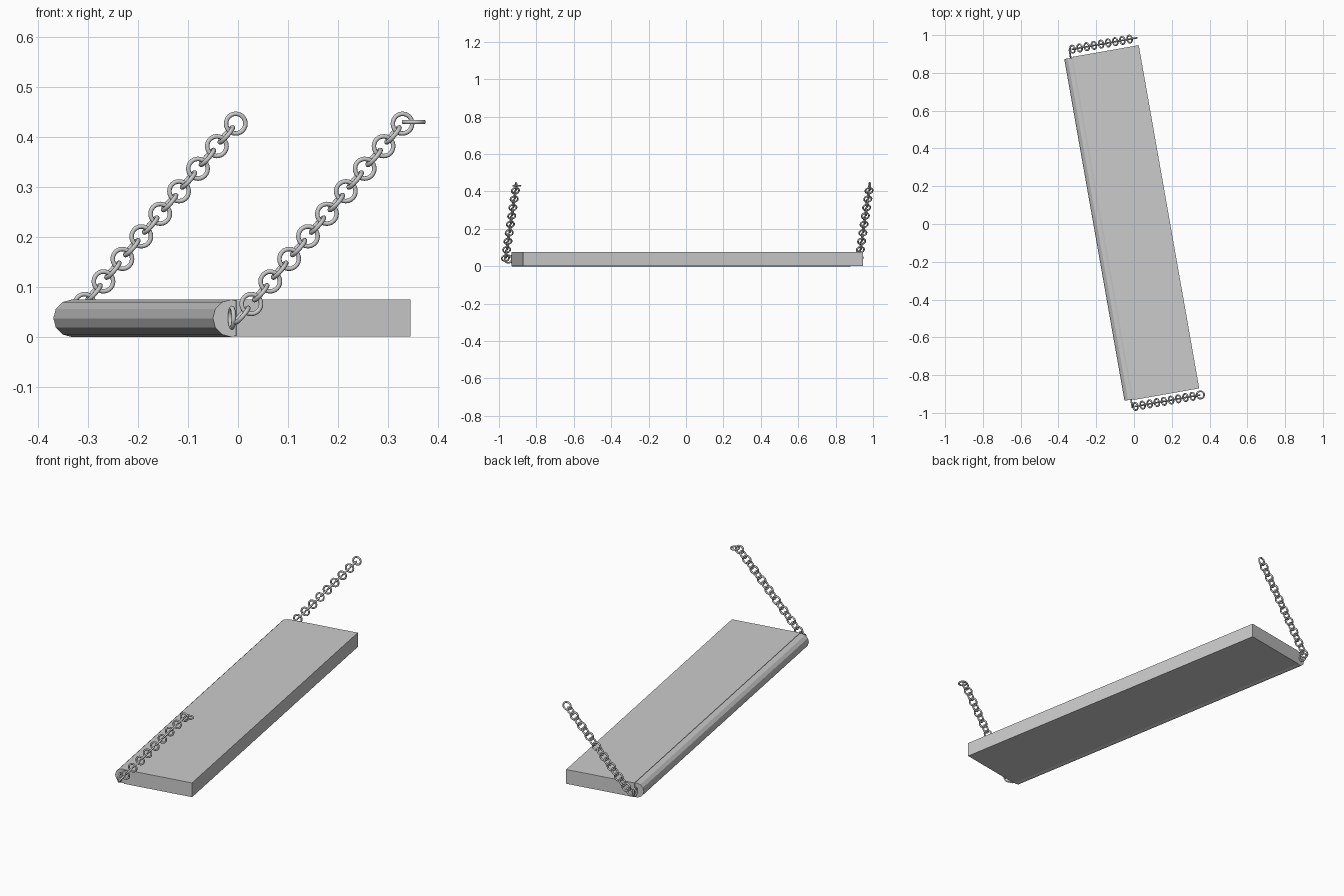
import bpy
from math import radians, sin, cos
from mathutils import Matrix, Euler, Vector

if "Cube" in bpy.data.objects:
    bpy.data.objects.remove(bpy.data.objects["Cube"])

TURN = Matrix.Rotation(radians(10), 4, 'Z')   # whole model is turned 10 degrees


def place(obj, name, loc, rot=(0, 0, 0), scale=(1, 1, 1)):
    obj.name = name
    obj.matrix_world = TURN @ Matrix.LocRotScale(Vector(loc), Euler(rot), Vector(scale))
    return obj


# flat board
bpy.ops.mesh.primitive_cube_add(size=1)
place(bpy.context.object, "board", (0.012, 0.0055, 0.038), scale=(0.354, 1.845, 0.074))

# twelve-sided hinge rod along one long edge
bpy.ops.mesh.primitive_cylinder_add(vertices=12, radius=0.0375, depth=1.837)
place(bpy.context.object, "hinge_rod", (-0.1745, 0.0055, 0.0375), (radians(90), 0, 0))

# one shared ring mesh for every chain link
bpy.ops.mesh.primitive_torus_add(major_radius=0.0197, minor_radius=0.0045,
                                 major_segments=24, minor_segments=10)
first = bpy.context.object
bpy.ops.object.shade_smooth()
ring_mesh = first.data
ring_mesh.name = "chain_ring"
bpy.data.objects.remove(first)


def ring(name, loc, rot):
    obj = bpy.data.objects.new(name, ring_mesh)
    bpy.context.collection.objects.link(obj)
    return place(obj, name, loc, rot)


SLOPE = radians(49.6)
STEP = 0.0296


def chain(name, y, staple_y):
    # staple ring sunk into the rod end
    ring(name + "_staple", (-0.177, staple_y, 0.0385), (0, radians(90), 0))
    # links alternate between upright and crosswise
    for k in range(18):
        loc = (-0.16 + STEP * cos(SLOPE) * k, y, 0.0435 + STEP * sin(SLOPE) * k)
        rot = (radians(90), 0, 0) if k % 2 else (0, -SLOPE, 0)
        ring(f"{name}_link_{k}", loc, rot)


chain("front_chain", -0.952, -0.934)
chain("back_chain", 0.968, 0.947)

# flat end ring on the front chain
ring("front_chain_end_ring", (0.189, -0.952, 0.43), (0, 0, 0))
